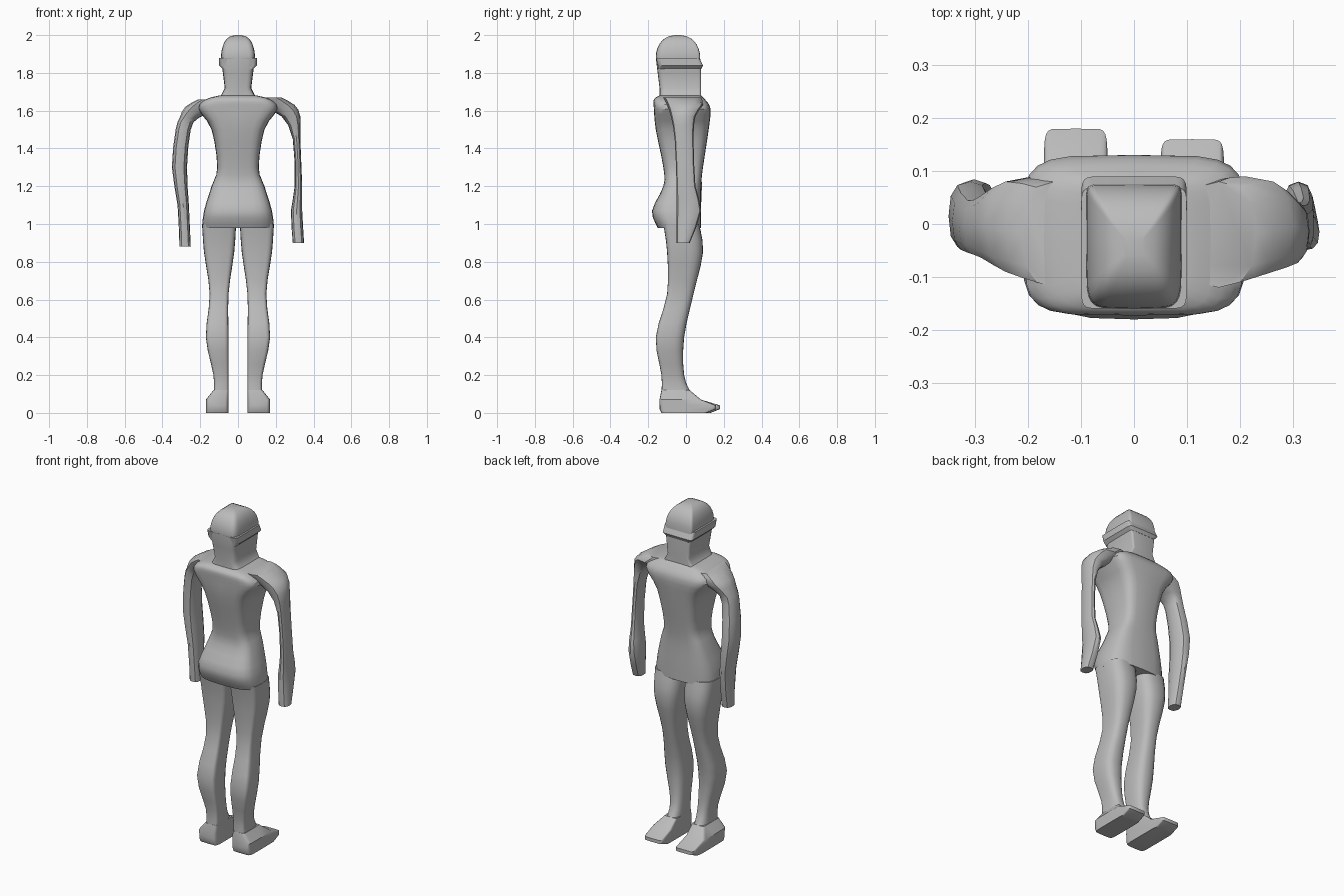
import bpy, bmesh, math
from mathutils import Vector

default_cube = bpy.data.objects.get("Cube")
if default_cube:
    bpy.data.objects.remove(default_cube)

grey = bpy.data.materials.new("plain grey")
grey.use_nodes = True
grey.diffuse_color = (.5, .5, .5, 1)
grey.node_tree.nodes["Principled BSDF"].inputs["Base Color"].default_value = grey.diffuse_color


def squared(value, squareness):
    """Push a sine or cosine outwards, so that a circle becomes a rounded box."""
    return math.copysign(abs(value) ** (2 / squareness), value)


def smooth_rows(rows, steps):
    """Add rows between the given ones along a curve through all of them."""
    rows = [Vector(row) for row in rows]
    padded = [rows[0], *rows, rows[-1]]
    result = []
    for before, start, end, after in zip(padded, padded[1:], padded[2:], padded[3:]):
        leave, arrive = (end - before) / 2, (after - start) / 2
        for step in range(steps):
            t = step / steps
            ease = t * t * (3 - 2 * t)
            result.append(start.lerp(end, ease)
                          + leave * t * (1 - t) ** 2
                          - arrive * t * t * (1 - t))
    return result + [rows[-1]]


def loft(name, rows, back, front, gain=0, sides=24, steps=1, mirror=False):
    """Skin rows of (height, x centre, half width, y at back, y at front).
    back and front set how square each half is; gain squares it further upwards."""
    rows = smooth_rows(rows, steps)
    direction = -1 if mirror else 1
    bm = bmesh.new()
    rings = []
    for index, (z, centre, half_width, y_low, y_high) in enumerate(rows):
        extra = gain * index / len(rows)
        ring = []
        for side in range(sides):
            angle = math.tau * side / sides
            squareness = extra + (front if angle < math.pi else back)
            x = centre + half_width * squared(math.cos(angle), squareness)
            depth = squared(math.sin(angle), squareness)
            y = (y_low + y_high) / 2 + depth * (y_high - y_low) / 2
            ring.append(bm.verts.new((direction * x, y, z)))
        rings.append(ring)
    for ring, following in zip(rings, rings[1:]):
        for side in range(sides):
            bm.faces.new((ring[side - 1], ring[side], following[side], following[side - 1]))
    bm.faces.new(rings[0])
    bm.faces.new(rings[-1])
    bmesh.ops.recalc_face_normals(bm, faces=bm.faces)

    mesh = bpy.data.meshes.new(name)
    bm.to_mesh(mesh)
    bm.free()
    mesh.materials.append(grey)
    part = bpy.data.objects.new(name, mesh)
    bpy.context.collection.objects.link(part)
    bpy.ops.object.select_all(action="DESELECT")
    part.select_set(True)
    bpy.context.view_layer.objects.active = part
    bpy.ops.object.shade_smooth_by_angle(angle=math.radians(35))


# Head and neck: square in plan, closed by a dome
head_rows = [
    (1.64, 0, .13, -.14, .08),
    (1.68, 0, .09, -.14, .08),
    (1.72, 0, .07, -.14, .08),
    (1.8, 0, .08, -.15, .08),
]
dome_steps = 8
for step in range(dome_steps):
    angle = math.pi / 2 * step / (dome_steps - .5)
    shrink = math.cos(angle)
    head_rows.append((1.88 + .12 * math.sin(angle), 0, .09 * shrink ** .7,
                      -.045 - .115 * shrink ** .8, -.045 + .12 * shrink ** .8))
loft("head", head_rows, back=6, front=16)

# Ridge over the ears
loft("ear_ridge", [(1.82, 0, .08, -.15, .08), (1.84, 0, .1, -.15, .09),
                   (1.88, 0, .1, -.16, .07)], back=12, front=12)

# Torso: rounded hips and waist, squarer towards the shoulders
loft("torso", [
    (.98, 0, .19, -.15, .08),
    (1.07, 0, .18, -.18, .08),
    (1.2, 0, .14, -.12, .08),
    (1.3, 0, .11, -.12, .09),
    (1.5, 0, .14, -.16, .12),
    (1.61, 0, .21, -.17, .13),
    (1.66, 0, .17, -.17, .1),
    (1.68, 0, .1, -.14, .08),
], back=3, front=2.8, gain=3, steps=3)

# Legs: flat behind, rounded in front
leg_rows = [
    (.05, .1, .04, -.13, .05),
    (.1, .09, .04, -.13, .03),
    (.2, .09, .04, -.13, -.01),
    (.4, .11, .06, -.16, -.01),
    (.63, .1, .05, -.1, .04),
    (.85, .1, .08, -.1, .09),
    (1, .1, .09, -.12, .07),
]
# Feet: square toes, one a little longer than the other
for label, flip, toe in (("left", False, .16), ("right", True, .18)):
    foot_rows = [
        (0, .11, .06, -.13, toe - .05),
        (.02, .11, .06, -.14, toe),
        (.04, .11, .06, -.14, toe),
        (.07, .11, .06, -.14, .08),
        (.12, .09, .04, -.13, .02),
    ]
    loft(label + "_leg", leg_rows, back=6, front=2.6, steps=3, mirror=flip)
    loft(label + "_foot", foot_rows, back=8, front=10, mirror=flip)

# Arms: faceted, each in its own pose, from broad shoulders to flat hands
loft("left_arm", [
    (.9, .32, .03, -.05, .02),
    (1.07, .31, .03, -.05, .08),
    (1.2, .32, .02, -.05, .05),
    (1.45, .31, .02, -.06, .04),
    (1.57, .28, .05, -.08, .05),
    (1.63, .21, .09, -.1, .09),
    (1.67, .16, .07, -.12, .08),
], back=2.6, front=2.6, sides=12, steps=2)
loft("right_arm", [
    (.88, .28, .03, -.03, .04),
    (1.1, .29, .03, -.04, .08),
    (1.3, .31, .04, -.05, .08),
    (1.5, .29, .04, -.06, .05),
    (1.56, .26, .05, -.07, .06),
    (1.62, .19, .09, -.1, .09),
    (1.66, .15, .06, -.12, .08),
], back=2.6, front=2.6, sides=12, steps=2, mirror=True)
